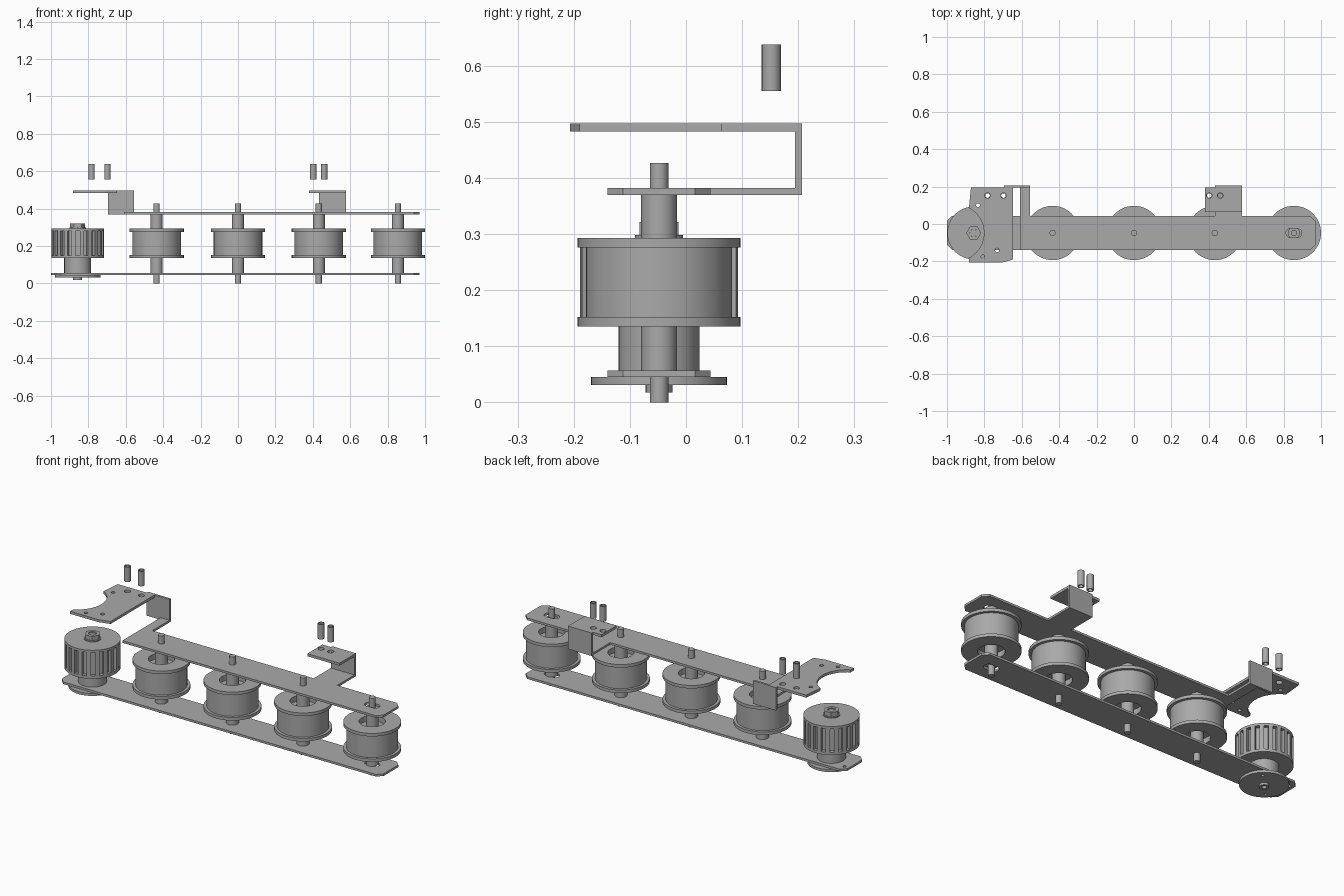
import bpy, bmesh, math
from mathutils import Matrix, Vector

cube = bpy.data.objects.get("Cube")
if cube:
    bpy.data.objects.remove(cube, do_unlink=True)

steel = bpy.data.materials.new("grey steel")
GREY = (0.4, 0.4, 0.4, 1)
steel.use_nodes = True
steel.diffuse_color = GREY
steel.node_tree.nodes["Principled BSDF"].inputs["Base Color"].default_value = GREY

AXIS_Y = -0.048
DRIVE_X = -0.857
ROLLERS = (-0.435, 0, 0.432, 0.855)
LOW, HIGH, TOP = (0.045, 0.057), (0.37, 0.382), (0.483, 0.497)


def finish(name, bm, smooth=True):
    bmesh.ops.recalc_face_normals(bm, faces=bm.faces)
    mesh = bpy.data.meshes.new(name)
    bm.to_mesh(mesh)
    bm.free()
    mesh.materials.append(steel)
    ob = bpy.data.objects.new(name, mesh)
    bpy.context.collection.objects.link(ob)
    if smooth:
        select(ob)
        bpy.ops.object.shade_smooth_by_angle(angle=math.radians(30))
    return ob


def select(ob):
    bpy.ops.object.select_all(action='DESELECT')
    ob.select_set(True)
    bpy.context.view_layer.objects.active = ob


def lathe(name, x, y, profile, sides=48):
    """Revolve a closed (radius, z) loop about a vertical axis."""
    bm = bmesh.new()
    rings = []
    for i in range(sides):
        a = math.tau * i / sides
        rings.append([bm.verts.new((x + r * math.cos(a), y + r * math.sin(a), z))
                      for r, z in profile])
    n = len(profile)
    for i in range(sides):
        a, b = rings[i], rings[(i + 1) % sides]
        for j in range(n):
            k = (j + 1) % n
            bm.faces.new((a[j], b[j], b[k], a[k]))
    return finish(name, bm)


def add_prism(bm, outline, z0, z1):
    face = bm.faces.new([bm.verts.new((x, y, z0)) for x, y in outline])
    top = bmesh.ops.extrude_face_region(bm, geom=[face])["geom"]
    bmesh.ops.translate(bm, vec=(0, 0, z1 - z0),
                        verts=[v for v in top if isinstance(v, bmesh.types.BMVert)])


def prism(name, outline, z0, z1, smooth=True):
    bm = bmesh.new()
    add_prism(bm, outline, z0, z1)
    return finish(name, bm, smooth)


def circle(x, y, r, n=32):
    return [(x + r * math.cos(math.tau * i / n), y + r * math.sin(math.tau * i / n))
            for i in range(n)]


def slot(x, y, half, r, n=12):
    pts = []
    for side in (1, -1):
        for i in range(n + 1):
            a = math.pi * (i / n - 0.5)
            pts.append((x + side * (half + r * math.cos(a)), y + side * r * math.sin(a)))
    return pts


def rect(x0, x1, y0, y1):
    return [(x0, y0), (x1, y0), (x1, y1), (x0, y1)]


def cylinder(name, x, y, r, z0, z1, n=32):
    return prism(name, circle(x, y, r, n), z0, z1)


def cut(ob, bm):
    """Subtract the solid in bm and discard it afterwards."""
    cutter = finish("cutter", bm, False)
    cutter.hide_render = True
    mod = ob.modifiers.new("cut", 'BOOLEAN')
    mod.operation, mod.solver, mod.object = 'DIFFERENCE', 'EXACT', cutter
    select(ob)
    bpy.ops.object.modifier_move_to_index(modifier="cut", index=0)
    bpy.ops.object.modifier_apply(modifier="cut")
    bpy.data.objects.remove(cutter, do_unlink=True)


def punch(ob, outlines, z):
    bm = bmesh.new()
    for outline in outlines:
        add_prism(bm, outline, z[0] - 0.02, z[1] + 0.02)
    cut(ob, bm)


# Long side plates with clipped corners
Y0, Y1, C = -0.14, 0.044, 0.028
right_end = [(0.97 - C, Y0), (0.97, Y0 + C), (0.97, Y1 - C), (0.97 - C, Y1)]
lower = prism("lower_plate", right_end + [(C - 1, Y1), (-1, Y1 - C), (-1, Y0 + C), (C - 1, Y0)],
              *LOW, smooth=False)
tension_slot = slot(ROLLERS[-1], AXIS_Y, 0.018, 0.024)
punch(lower, [tension_slot, circle(-0.972, AXIS_Y + 0.05, 0.009, 16)], LOW)
upper = prism("upper_plate", right_end + [
    (0.577, Y1), (0.577, 0.207), (0.433, 0.207), (0.433, Y1),
    (-0.555, Y1), (-0.555, 0.207), (-0.61, 0.207), (-0.61, Y0)], *HIGH, smooth=False)
punch(upper, [tension_slot], HIGH)

# Upright walls of the two brackets
for name, x0, x1 in (("left_bracket_wall", -0.695, -0.555), ("right_bracket_wall", 0.433, 0.577)):
    prism(name, rect(x0, x1, 0.194, 0.207), HIGH[0], TOP[1], False)

# Bracket top plates and the hollow pins floating above their holes
PIN_Y = 0.152
PINS = {"left": (-0.783, -0.698), "right": (0.402, 0.461)}
left_top = prism("left_bracket_top", [
    (-0.882, -0.207), (-0.71, -0.207), (-0.647, -0.19), (-0.647, 0.194),
    (-0.695, 0.194), (-0.872, 0.194), (-0.882, 0.09)], *TOP, smooth=False)
punch(left_top, [circle(-0.952, AXIS_Y, 0.15, 64), circle(-0.834, 0.1, 0.01, 16),
                 circle(-0.808, -0.175, 0.01, 16), circle(-0.732, -0.14, 0.011, 16)]
      + [circle(x, PIN_Y, 0.016, 24) for x in PINS["left"]], TOP)
right_top = prism("right_bracket_top", rect(0.38, 0.577, 0.063, 0.195), *TOP, smooth=False)
punch(right_top, [circle(x, PIN_Y, 0.016, 24) for x in PINS["right"]], TOP)
for side, xs in PINS.items():
    for i, x in enumerate(xs):
        lathe(f"{side}_pin_{i + 1}", x, PIN_Y,
              [(0.012, 0.555), (0.017, 0.555), (0.017, 0.638), (0.012, 0.638)], 24)

# Flanged idler rollers on their axles
for i, x in enumerate(ROLLERS):
    lathe(f"roller_{i + 1}", x, AXIS_Y, [
        (0.03, 0.165), (0.066, 0.165), (0.066, 0.135), (0.145, 0.135), (0.145, 0.152),
        (0.13, 0.152), (0.13, 0.276), (0.145, 0.276), (0.145, 0.293), (0.066, 0.293),
        (0.066, 0.263), (0.03, 0.263)], 64)
    cylinder(f"spacer_{i + 1}", x, AXIS_Y, 0.032, LOW[1], HIGH[0])
    cylinder(f"axle_{i + 1}", x, AXIS_Y, 0.0165, 0, 0.427, 24)

# Toothed drive pulley with pockets around the rim
pulley = cylinder("drive_pulley", DRIVE_X, AXIS_Y, 0.141, 0.135, 0.293, 80)
bm = bmesh.new()
TEETH = 20
for i in range(TEETH):
    turn = Matrix.Rotation(math.tau * i / TEETH, 3, 'Z')
    pts = [turn @ Vector((x, y, 0)) for x, y in rect(0.12, 0.16, -0.011, 0.011)]
    add_prism(bm, [(p.x + DRIVE_X, p.y + AXIS_Y) for p in pts], 0.15, 0.28)
cut(pulley, bm)

# Drive hub, washer, nuts and mounting disc
cylinder("drive_hub", DRIVE_X, AXIS_Y, 0.072, LOW[1], 0.135, 48)
cylinder("drive_washer", DRIVE_X, AXIS_Y, 0.043, 0.293, 0.298)
lathe("drive_nut", DRIVE_X, AXIS_Y,
      [(0.022, 0.298), (0.04, 0.298), (0.04, 0.322), (0.022, 0.322)], 6)
cylinder("drive_shaft", DRIVE_X, AXIS_Y, 0.02, 0.29, 0.315)
disc = cylinder("mounting_disc", DRIVE_X, AXIS_Y, 0.121, 0.031, LOW[0], 64)
punch(disc, [circle(DRIVE_X + 0.09 * math.cos(a), AXIS_Y + 0.09 * math.sin(a), 0.008, 12)
             for a in (0.8, 0.8 + math.pi)], (0.031, LOW[0]))
lathe("lower_boss", DRIVE_X, AXIS_Y,
      [(0.012, 0.018), (0.024, 0.018), (0.024, 0.031), (0.012, 0.031)], 24)
